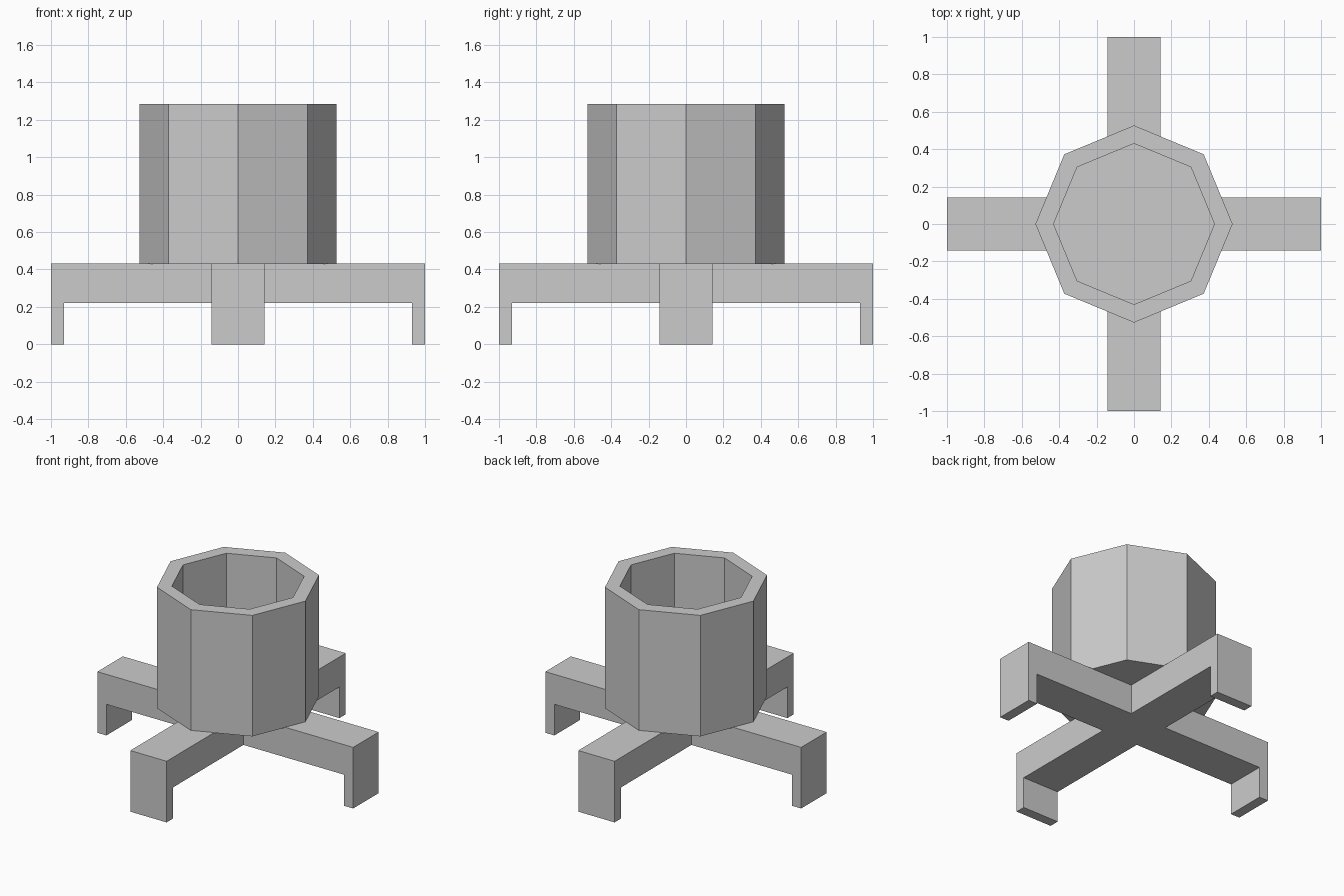
import bpy, bmesh, math
from mathutils import Matrix, Vector

cube = bpy.data.objects.get("Cube")
if cube:
    bpy.data.objects.remove(cube, do_unlink=True)

GREY = (0.6, 0.6, 0.6, 1)
grey = bpy.data.materials.new("plain grey")
grey.use_nodes = True
grey.diffuse_color = GREY
grey.node_tree.nodes["Principled BSDF"].inputs["Base Color"].default_value = GREY


def finish(name, bm):
    bmesh.ops.recalc_face_normals(bm, faces=bm.faces)
    mesh = bpy.data.meshes.new(name)
    bm.to_mesh(mesh)
    bm.free()
    mesh.materials.append(grey)
    obj = bpy.data.objects.new(name, mesh)
    bpy.context.collection.objects.link(obj)
    return obj


# Cross-shaped stand: a hub plate with four arms, each bent down into a foot
HALF, TOP, UNDER, FOOT = 0.142, 0.432, 0.22, 0.07
bm = bmesh.new()
outline = []
for i in range(4):
    turn = Matrix.Rotation(i * math.pi / 2, 3, 'Z')
    for x, y in ((HALF, -HALF), (1 - FOOT, -HALF), (1 - FOOT, HALF)):
        outline.append(bm.verts.new(turn @ Vector((x, y, UNDER))))
plate = bm.faces.new(outline)
up = bmesh.ops.extrude_face_region(bm, geom=[plate], use_keep_orig=True)
bmesh.ops.translate(bm, vec=(0, 0, TOP - UNDER),
                    verts=[g for g in up["geom"] if isinstance(g, bmesh.types.BMVert)])
bmesh.ops.recalc_face_normals(bm, faces=bm.faces)

# Push each arm end out by the foot thickness, then extrude its underside down
ends = [f for f in bm.faces
        if max(map(abs, f.calc_center_median()[:2])) > 0.9]
for end in ends:
    normal = end.normal.copy()
    out = bmesh.ops.extrude_face_region(bm, geom=[end])
    bmesh.ops.translate(bm, vec=normal * FOOT,
                        verts=[g for g in out["geom"] if isinstance(g, bmesh.types.BMVert)])
    bmesh.ops.delete(bm, geom=[end], context='FACES_ONLY') if end.is_valid else None
bm.normal_update()
soles = [f for f in bm.faces if abs(f.calc_center_median().z - UNDER) < 0.001
         and max(map(abs, f.calc_center_median()[:2])) > 0.9]
for sole in soles:
    down = bmesh.ops.extrude_face_region(bm, geom=[sole])
    bmesh.ops.translate(bm, vec=(0, 0, -UNDER),
                        verts=[g for g in down["geom"] if isinstance(g, bmesh.types.BMVert)])
    bmesh.ops.delete(bm, geom=[sole], context='FACES_ONLY') if sole.is_valid else None
finish("cross_stand", bm)

# Eight-sided pot: outer wall, rim, inner wall and floor
SIDES = 8
bm = bmesh.new()
rings = []
for radius, z in ((0.527, 0.43), (0.527, 1.285), (0.43, 1.285), (0.43, 0.53)):
    rings.append([bm.verts.new((radius * math.cos(a), radius * math.sin(a), z))
                  for a in (2 * math.pi * i / SIDES for i in range(SIDES))])
for low, high in zip(rings, rings[1:]):
    for i in range(SIDES):
        j = (i + 1) % SIDES
        bm.faces.new((low[i], low[j], high[j], high[i]))
bm.faces.new(rings[0])
bm.faces.new(rings[-1])
finish("octagonal_pot", bm)
